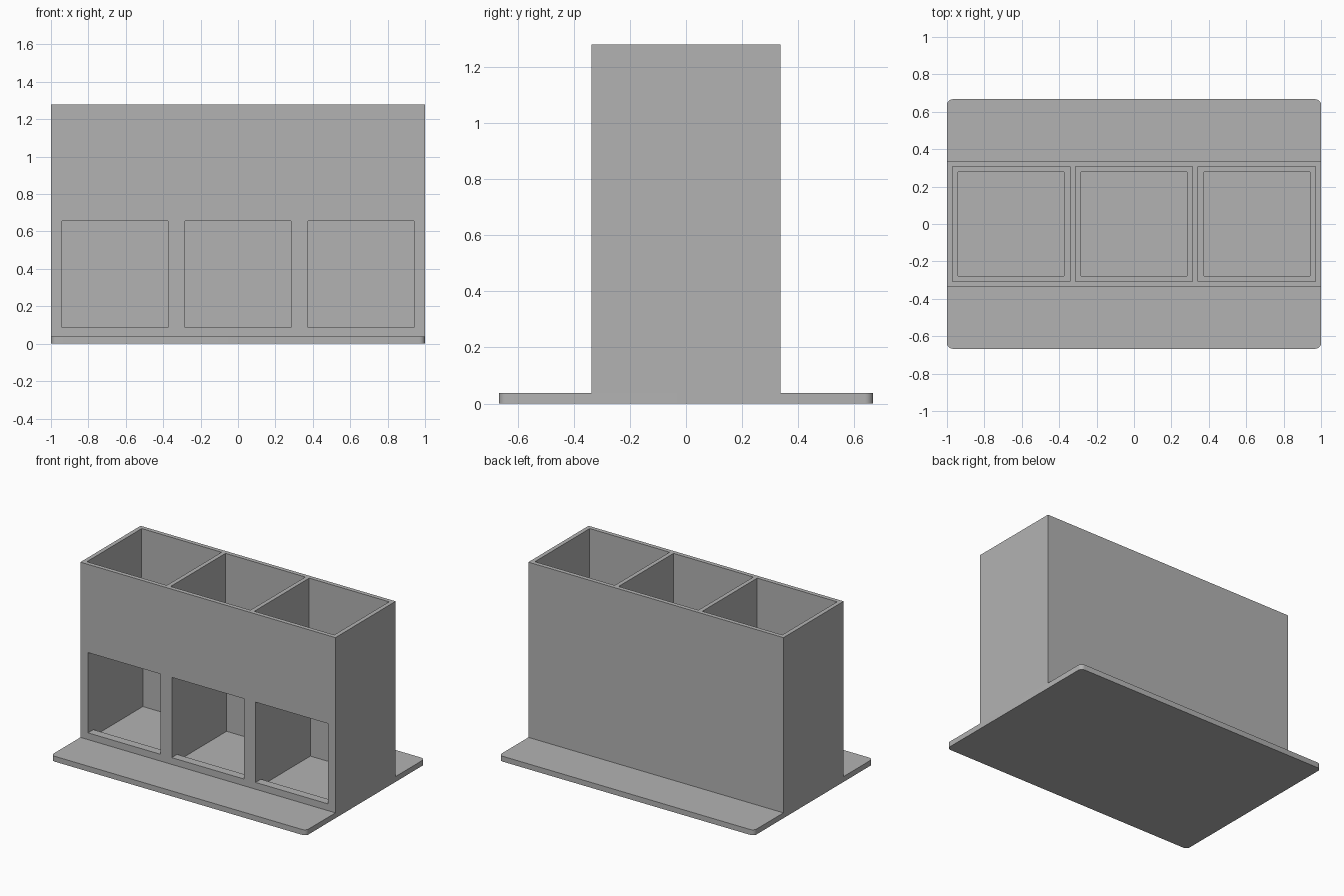
import bpy
import bmesh
from mathutils import Vector

cube = bpy.data.objects.get("Cube")
if cube:
    bpy.data.objects.remove(cube, do_unlink=True)

grey = bpy.data.materials.new("plain grey")
grey.use_nodes = True
colour = (0.45, 0.45, 0.45, 1)
grey.diffuse_color = colour
grey.node_tree.nodes["Principled BSDF"].inputs["Base Color"].default_value = colour


def box(name, low, high):
    """Axis-aligned box between two corners."""
    low, high = Vector(low), Vector(high)
    bm = bmesh.new()
    bmesh.ops.create_cube(bm, size=1)
    for v in bm.verts:
        v.co = (low + high) / 2 + v.co * (high - low)
    mesh = bpy.data.meshes.new(name)
    bm.to_mesh(mesh)
    bm.free()
    mesh.materials.append(grey)
    obj = bpy.data.objects.new(name, mesh)
    bpy.context.collection.objects.link(obj)
    return obj


def cut(target, cutter):
    """Subtract the cutter, then discard it."""
    mod = target.modifiers.new("cut", "BOOLEAN")
    mod.operation = "DIFFERENCE"
    mod.solver = "EXACT"
    mod.object = cutter
    bpy.context.view_layer.objects.active = target
    bpy.ops.object.modifier_apply(modifier=mod.name)
    bpy.data.objects.remove(cutter, do_unlink=True)


WALL = 0.03
PLATE_TOP = 0.038
TOP = 1.28
LEDGE = 0.68
DEPTH = 0.337
BAY = (2 - 4 * WALL) / 3

# Base plate with rounded upright corners
plate = box("base_plate", (-1, -0.667, 0), (1, 0.667, PLATE_TOP))
bm = bmesh.new()
bm.from_mesh(plate.data)
upright = [e for e in bm.edges
           if abs(e.verts[0].co.z - e.verts[1].co.z) > PLATE_TOP / 2]
bmesh.ops.bevel(bm, geom=upright, offset=WALL, segments=6,
                profile=0.5, affect="EDGES")
bm.to_mesh(plate.data)
bm.free()

# Three-bay bin: wide upper well, narrower lower chamber, front window
bins = box("bin_body", (-1, -DEPTH, PLATE_TOP), (1, DEPTH, TOP))
for i in (-1, 0, 1):
    x = i * (BAY + WALL)
    wide, narrow = BAY / 2, BAY / 2 - WALL
    y_wide, y_narrow = DEPTH - WALL, DEPTH - 2 * WALL
    cut(bins, box("well_cutter", (x - wide, -y_wide, LEDGE),
                  (x + wide, y_wide, TOP + 0.1)))
    cut(bins, box("chamber_cutter", (x - narrow, -y_narrow, -0.1),
                  (x + narrow, y_narrow, LEDGE + 0.1)))
    cut(bins, box("window_cutter", (x - narrow, -0.5, 0.086),
                  (x + narrow, 0, 0.655)))

# Smooth the rounded corners, keep every edge crisp
for obj in (plate, bins):
    bpy.ops.object.select_all(action="DESELECT")
    obj.select_set(True)
    bpy.context.view_layer.objects.active = obj
    bpy.ops.object.shade_smooth_by_angle()
